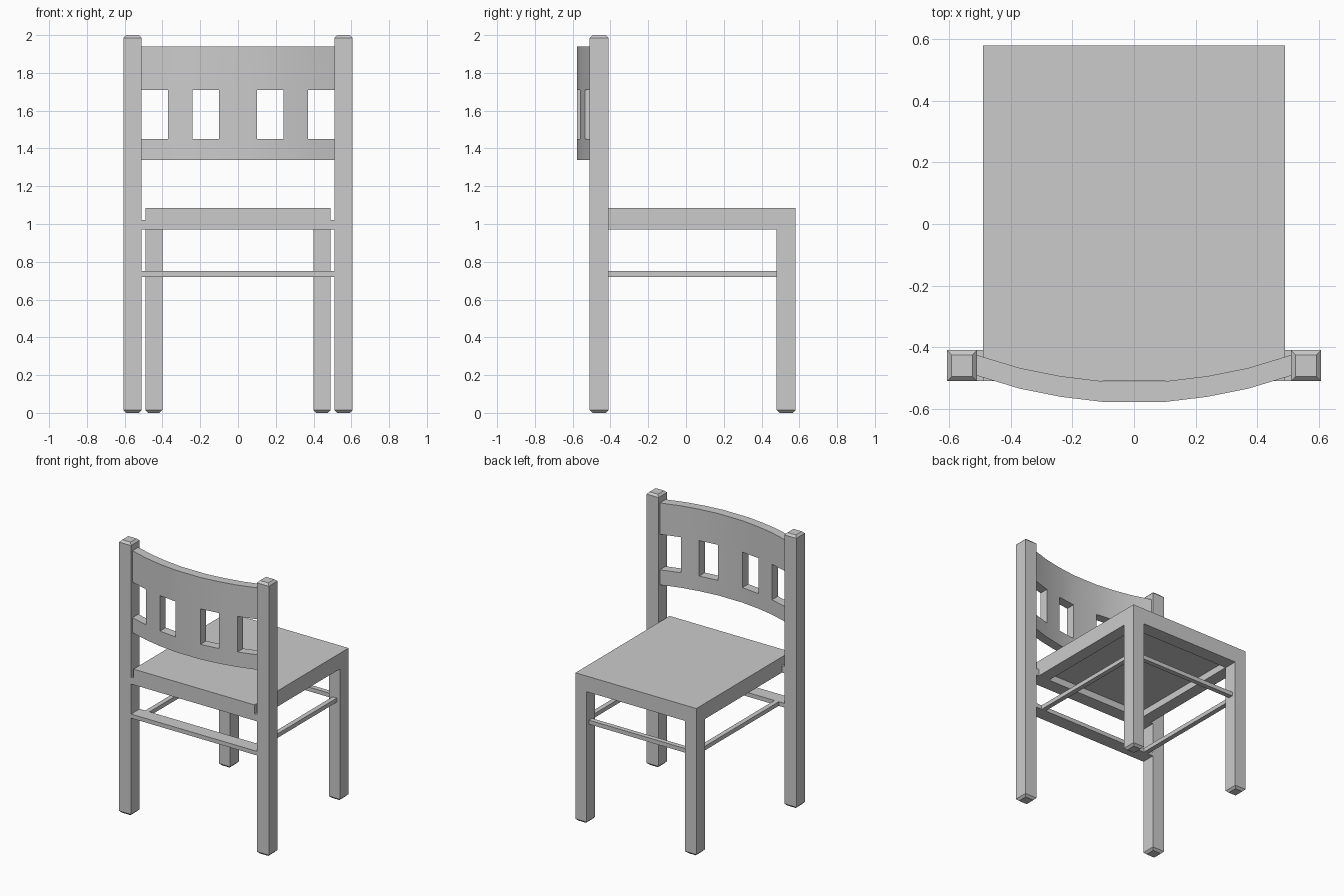
import bpy, bmesh

if "Cube" in bpy.data.objects:
    bpy.data.objects.remove(bpy.data.objects["Cube"])


def finish(name, bm, mirror=False):
    bmesh.ops.recalc_face_normals(bm, faces=bm.faces[:])
    me = bpy.data.meshes.new(name)
    bm.to_mesh(me)
    bm.free()
    ob = bpy.data.objects.new(name, me)
    bpy.context.collection.objects.link(ob)
    if mirror:
        ob.modifiers.new("Mirror", 'MIRROR')
    return ob


def stack(name, x, y, levels, mirror=False):
    """Rectangular bar built from (z, inset) levels."""
    bm = bmesh.new()
    rings = []
    for z, i in levels:
        x0, x1, y0, y1 = x[0] + i, x[1] - i, y[0] + i, y[1] - i
        rings.append([bm.verts.new((px, py, z)) for px, py in
                      ((x0, y0), (x1, y0), (x1, y1), (x0, y1))])
    for a, b in zip(rings, rings[1:]):
        for k in range(4):
            n = (k + 1) % 4
            bm.faces.new((a[k], a[n], b[n], b[k]))
    bm.faces.new(rings[0])
    bm.faces.new(rings[-1])
    return finish(name, bm, mirror)


def box(name, x, y, z, mirror=False):
    return stack(name, x, y, [(z[0], 0), (z[1], 0)], mirror)


# Legs with chamfered ends
C = 0.015
stack("back_post", (0.51, 0.607), (-0.51, -0.41),
      [(0, C), (C, 0), (2 - C, 0), (2, C)], True)
stack("front_leg", (0.40, 0.49), (0.48, 0.58),
      [(0, C), (C, 0), (0.97, 0)], True)

# Seat board and the apron frame below it
box("seat", (-0.49, 0.49), (-0.51, 0.58), (1.02, 1.085))
box("side_apron", (0.40, 0.49), (-0.41, 0.58), (0.97, 1.02), True)
box("front_apron", (-0.40, 0.40), (0.48, 0.58), (0.97, 1.02))
box("rear_seat_rail", (-0.51, 0.51), (-0.51, -0.41), (0.97, 1.02))

# Stretchers
box("rear_stretcher", (-0.51, 0.51), (-0.51, -0.41), (0.72, 0.75))
box("side_stretcher", (0.43, 0.465), (-0.41, 0.48), (0.72, 0.75), True)
box("front_stretcher", (-0.40, 0.40), (0.515, 0.55), (0.72, 0.75))

# Curved backrest: a bent grid of cells with the openings left out
half = [(0.10, -0.578), (0.24, -0.561), (0.37, -0.535), (0.512, -0.492)]
curve = [(-x, y) for x, y in reversed(half)] + half
levels = [1.34, 1.45, 1.71, 1.94]
THICK = 0.067
bm = bmesh.new()
outer = [[bm.verts.new((x, y, z)) for z in levels] for x, y in curve]
inner = [[bm.verts.new((x, y + THICK, z)) for z in levels] for x, y in curve]
cells = {(i, j) for i in range(7) for j in range(3) if j != 1 or i % 2}
for i, j in cells:
    ring = [(i, j), (i + 1, j), (i + 1, j + 1), (i, j + 1)]
    bm.faces.new([outer[a][b] for a, b in ring])
    bm.faces.new([inner[a][b] for a, b in reversed(ring)])
    # walls only where there is no neighbouring cell
    for k, (di, dj) in enumerate(((0, -1), (1, 0), (0, 1), (-1, 0))):
        if (i + di, j + dj) not in cells:
            (a, b), (c, d) = ring[k], ring[(k + 1) % 4]
            bm.faces.new((outer[a][b], inner[a][b], inner[c][d], outer[c][d]))
back = finish("curved_backrest", bm)
bpy.context.view_layer.objects.active = back
back.select_set(True)
bpy.ops.object.shade_smooth_by_angle()
